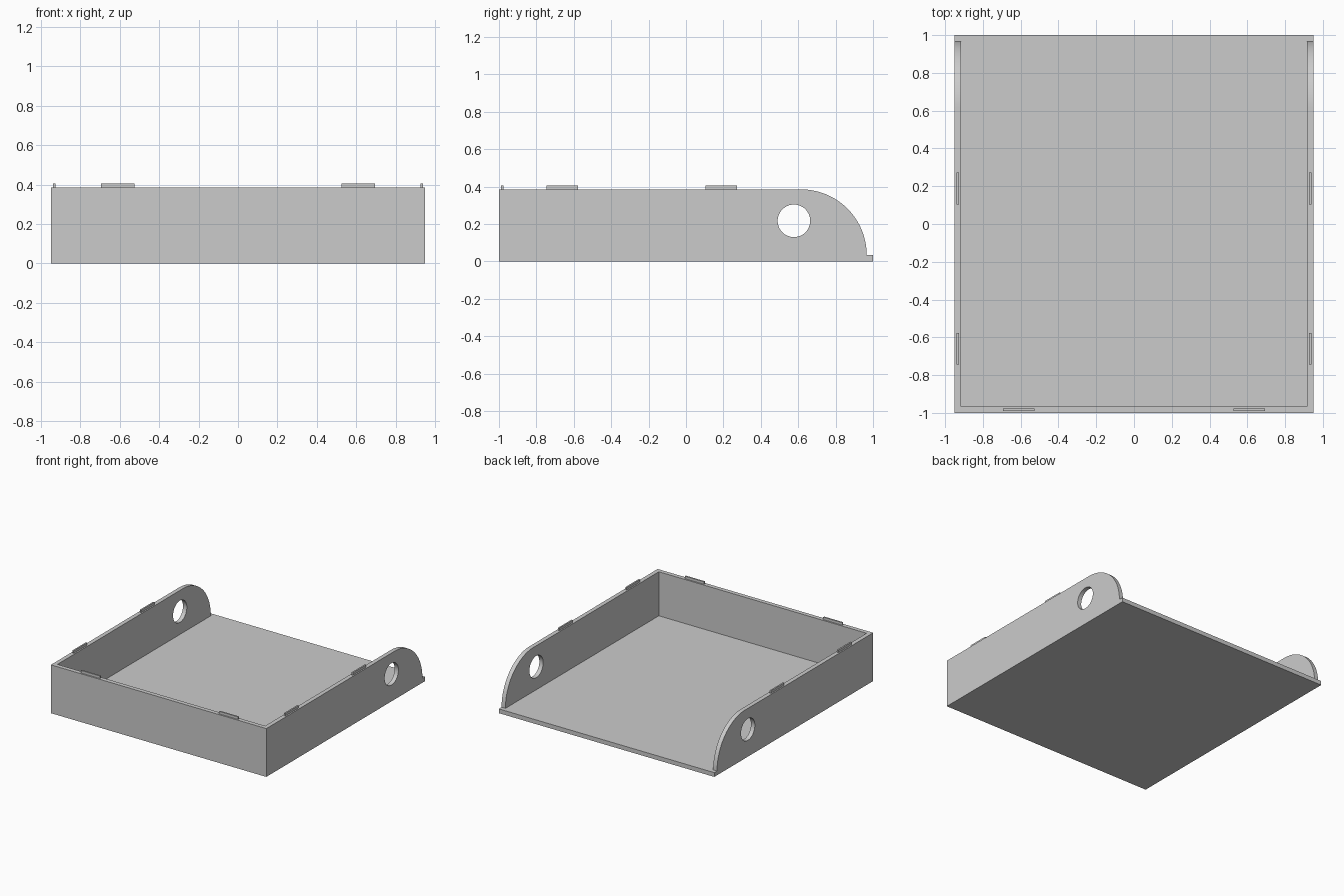
import bpy, bmesh, math
from mathutils import Matrix, Vector

default = bpy.data.objects.get("Cube")
if default:
    bpy.data.objects.remove(default, do_unlink=True)

HALF_W, HALF_L, HEIGHT, WALL = 0.95, 1.0, 0.385, 0.034
RADIUS = HEIGHT - WALL

grey = bpy.data.materials.new("plain grey")
grey.use_nodes = True
colour = (0.6, 0.6, 0.6, 1)
grey.diffuse_color = colour
grey.node_tree.nodes["Principled BSDF"].inputs["Base Color"].default_value = colour


def finish(name, bm):
    bmesh.ops.recalc_face_normals(bm, faces=bm.faces)
    mesh = bpy.data.meshes.new(name)
    bm.to_mesh(mesh)
    bm.free()
    mesh.materials.append(grey)
    obj = bpy.data.objects.new(name, mesh)
    bpy.context.collection.objects.link(obj)
    return obj


def box(name, low, high):
    low, high = Vector(low), Vector(high)
    bm = bmesh.new()
    bmesh.ops.create_cube(bm, size=1, matrix=Matrix.Translation((low + high) / 2)
                          @ Matrix.Diagonal((*(high - low), 1)))
    return finish(name, bm)


def cut(target, cutter):
    cutter.hide_render = True
    mod = target.modifiers.new("cut", "BOOLEAN")
    mod.operation, mod.solver, mod.object = "DIFFERENCE", "EXACT", cutter
    bpy.context.view_layer.objects.active = target
    bpy.ops.object.modifier_apply(modifier=mod.name)
    bpy.data.objects.remove(cutter, do_unlink=True)


# Tray body: side profile with a rounded rear, drawn across the full width
arc_y = HALF_L - WALL - RADIUS
profile = [(-HALF_L, 0), (HALF_L, 0), (HALF_L, WALL)]
for i in range(33):
    a = math.pi / 2 * i / 32
    profile.append((arc_y + RADIUS * math.cos(a), WALL + RADIUS * math.sin(a)))
profile.append((-HALF_L, HEIGHT))
bm = bmesh.new()
face = bm.faces.new([bm.verts.new((-HALF_W, y, z)) for y, z in profile])
side = bmesh.ops.extrude_face_region(bm, geom=[face])["geom"]
bmesh.ops.translate(bm, vec=(2 * HALF_W, 0, 0),
                    verts=[v for v in side if isinstance(v, bmesh.types.BMVert)])
tray = finish("tray", bm)

# Hollow interior, open at the rear
inner = HALF_W - WALL
cut(tray, box("interior_cutter", (-inner, WALL - HALF_L, WALL), (inner, 1.2, 1)))

# Round hole through both side walls
bm = bmesh.new()
bmesh.ops.create_cone(bm, cap_ends=True, segments=64, radius1=0.087, radius2=0.087, depth=3,
                      matrix=Matrix.Translation((0, 0.577, 0.217))
                      @ Matrix.Rotation(math.pi / 2, 4, "Y"))
cut(tray, finish("hole_cutter", bm))

bpy.ops.object.select_all(action="DESELECT")
tray.select_set(True)
bpy.context.view_layer.objects.active = tray
bpy.ops.object.shade_smooth_by_angle(angle=math.radians(30))

# Thin locating tabs on the wall rims
TAB, THIN, TOP = 0.084, 0.006, 0.405
for sign, label in ((1, "left"), (-1, "right")):
    x = sign * (HALF_W - WALL / 2)
    for y, place in ((-0.661, "front"), (0.188, "rear")):
        box(f"{label}_{place}_tab", (x - THIN, y - TAB, HEIGHT), (x + THIN, y + TAB, TOP))
    x, y = sign * 0.61, WALL / 2 - HALF_L
    box(f"front_wall_{label}_tab", (x - TAB, y - THIN, HEIGHT), (x + TAB, y + THIN, TOP))
